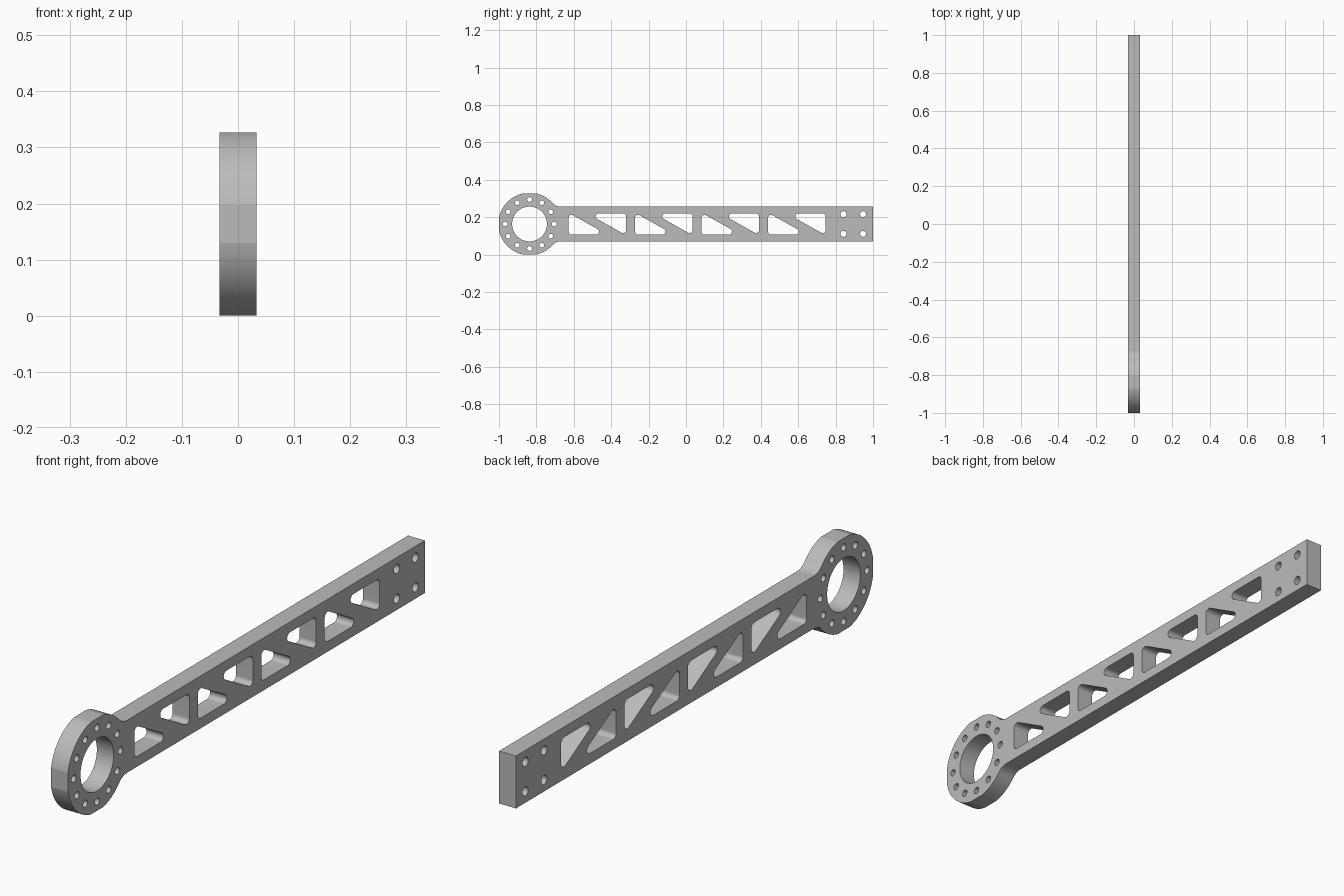
import bpy
from math import sin, cos, pi, radians, sqrt, atan2, asin
from mathutils import Vector

cube = bpy.data.objects.get("Cube")
if cube:
    bpy.data.objects.remove(cube)

MID_Z = 0.1635        # height of the arm's centre line
RING_Y = -0.8365      # centre of the ring
RING_R = 0.167        # ring radius before its flats
FLAT = 0.1635         # distance of the flats from the ring centre
BAR_H = 0.093         # half height of the bar
HALF_T = 0.033        # half thickness
BLEND_R = 0.06        # fillet between ring and bar


def arc(cx, cy, r, a0, a1, n):
    return [(cx + r * cos(a0 + (a1 - a0) * i / n), cy + r * sin(a0 + (a1 - a0) * i / n))
            for i in range(n + 1)]


def circle(cx, cy, r, n=48):
    return arc(cx, cy, r, 0, 2 * pi, n)[:-1]


def rounded(corners, r, n=18):
    """Polygon with every corner replaced by a tangent arc."""
    pts = []
    for i, c in enumerate(corners):
        p = Vector(c)
        u = (Vector(corners[i - 1]) - p).normalized()
        v = (Vector(corners[(i + 1) % len(corners)]) - p).normalized()
        half = u.angle(v) / 2
        centre = p + (u + v).normalized() * (r / sin(half))
        s = p + u * (r / sin(half) * cos(half)) - centre
        e = p + v * (r / sin(half) * cos(half)) - centre
        a0 = atan2(s.y, s.x)
        turn = (atan2(e.y, e.x) - a0 + pi) % (2 * pi) - pi
        pts += arc(centre.x, centre.y, r, a0, a0 + turn, n)
    return pts


# Outline: upper half from the bar end round to the nose, then mirrored
blend_h = BAR_H + BLEND_R
blend_d = sqrt((RING_R + BLEND_R) ** 2 - blend_h ** 2)
join = atan2(blend_h, blend_d)
gap = pi / 2 - asin(FLAT / RING_R)
upper = [(1, BAR_H)]
upper += arc(RING_Y + blend_d, blend_h, BLEND_R, -pi / 2, join - pi, 12)
upper += arc(RING_Y, 0, RING_R, join, pi / 2 - gap, 10)[1:]
upper += arc(RING_Y, 0, RING_R, pi / 2 + gap, pi - gap, 18)
loops = [upper + [(y, -z) for y, z in reversed(upper)]]

# Bearing bore and its ring of bolt holes
loops.append(circle(RING_Y, 0, 0.093, 72))
for i in range(12):
    a = i * pi / 6
    loops.append(circle(RING_Y + 0.131 * cos(a), 0.131 * sin(a), 0.0125))

# Truss windows: pairs of opposed rounded triangles
triangle = [(-0.154, -0.0565), (0.054, -0.0565), (-0.154, 0.06)]
for i in range(4):
    y0 = -0.474 + i * 0.3556
    for s in (1, -1):
        loops.append(rounded([(y0 + s * y, s * z) for y, z in triangle], 0.016))

# Mounting holes at the far end
for y in (0.842, 0.947):
    for z in (-0.0525, 0.0525):
        loops.append(circle(y, z, 0.016))

# Filled profile extruded across the thickness
curve = bpy.data.curves.new("arm_profile", 'CURVE')
curve.dimensions = '2D'
curve.fill_mode = 'BOTH'
curve.extrude = HALF_T
for pts in loops:
    sp = curve.splines.new('POLY')
    sp.points.add(len(pts) - 1)
    for p, (y, z) in zip(sp.points, pts):
        p.co = (y, z, 0, 1)
    sp.use_cyclic_u = True
arm = bpy.data.objects.new("truss_arm", curve)
bpy.context.collection.objects.link(arm)
arm.rotation_euler = (pi / 2, 0, pi / 2)
arm.location.z = MID_Z

bpy.ops.object.select_all(action='DESELECT')
arm.select_set(True)
bpy.context.view_layer.objects.active = arm
bpy.ops.object.convert(target='MESH')
arm = bpy.context.view_layer.objects.active
bpy.ops.object.transform_apply(location=True, rotation=True, scale=True)

# Weld caps to walls, then smooth the curved walls only
bpy.ops.object.mode_set(mode='EDIT')
bpy.ops.mesh.select_all(action='SELECT')
bpy.ops.mesh.remove_doubles(threshold=0.00005)
bpy.ops.mesh.normals_make_consistent(inside=False)
bpy.ops.object.mode_set(mode='OBJECT')
bpy.ops.object.shade_smooth_by_angle(angle=radians(10.5))

# Plain grey metal
grey = bpy.data.materials.new("grey_metal")
grey.use_nodes = True
colour = (0.5, 0.5, 0.5, 1)
grey.diffuse_color = colour
grey.node_tree.nodes["Principled BSDF"].inputs["Base Color"].default_value = colour
arm.data.materials.clear()
arm.data.materials.append(grey)
